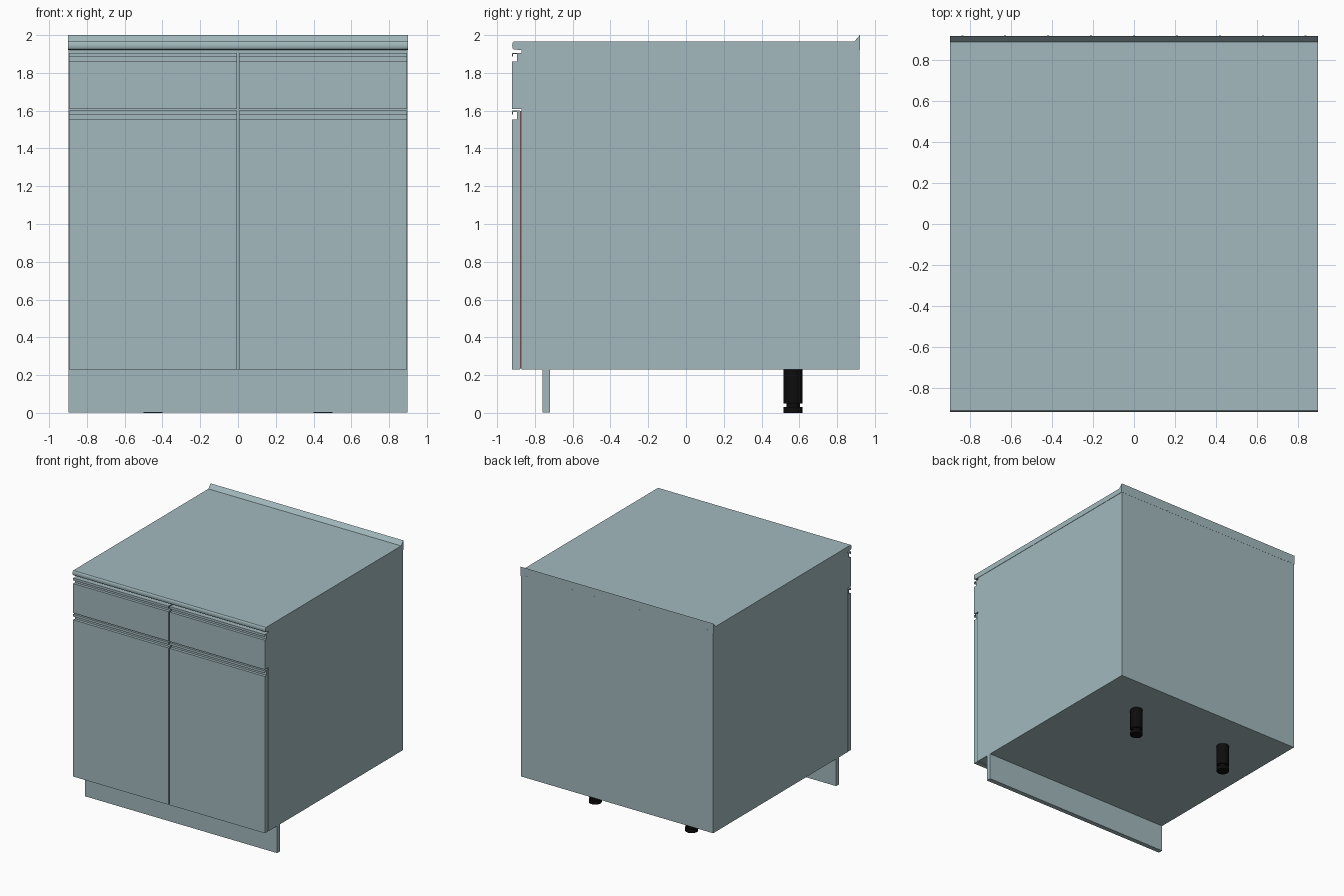
import bpy, bmesh, math
from mathutils import Matrix

if "Cube" in bpy.data.objects:
    bpy.data.objects.remove(bpy.data.objects["Cube"])


def material(name, rgb):
    m = bpy.data.materials.new(name)
    m.diffuse_color = (*rgb, 1)
    m.use_nodes = True
    m.node_tree.nodes["Principled BSDF"].inputs["Base Color"].default_value = m.diffuse_color
    return m


STEEL = material("blue_grey_steel", (0.36, 0.485, 0.51))
BLACK = material("black_plastic", (0.004, 0.004, 0.004))
SEAL = material("brown_red_seal", (0.16, 0.07, 0.07))


def finish(bm, name, mat, smooth=None):
    bmesh.ops.recalc_face_normals(bm, faces=bm.faces)
    me = bpy.data.meshes.new(name)
    bm.to_mesh(me)
    bm.free()
    me.materials.append(mat)
    if smooth:
        me.shade_smooth()
        me.set_sharp_from_angle(angle=math.radians(smooth))
    ob = bpy.data.objects.new(name, me)
    bpy.context.collection.objects.link(ob)
    return ob


def extrude_x(name, profile, x0, x1, mat=STEEL, smooth=None):
    """Sweep a closed (y, z) side profile from x0 to x1."""
    bm = bmesh.new()
    face = bm.faces.new([bm.verts.new((x0, y, z)) for y, z in profile])
    ext = bmesh.ops.extrude_face_region(bm, geom=[face])["geom"]
    bmesh.ops.translate(bm, vec=(x1 - x0, 0, 0),
                        verts=[v for v in ext if isinstance(v, bmesh.types.BMVert)])
    return finish(bm, name, mat, smooth)


def box(name, x0, x1, y0, y1, z0, z1, mat=STEEL):
    return extrude_x(name, [(y0, z0), (y1, z0), (y1, z1), (y0, z1)], x0, x1, mat)


def handle_front(name, x0, x1, yb, z0, z1):
    """Front panel with a hooked grip channel along its top edge."""
    extrude_x(name, [
        (-0.92, z0), (yb, z0), (yb, z1), (-0.92, z1),
        (-0.92, z1 - 0.02), (-0.915, z1 - 0.02), (-0.915, z1 - 0.006),
        (-0.896, z1 - 0.006), (-0.896, z1 - 0.047), (-0.92, z1 - 0.047)], x0, x1)


# Cabinet body
W = 0.897
box("cabinet_body", -W, W, -0.872, 0.919, 0.23, 1.93)

# Worktop with rounded nose and angled rear upstand
nose = [(-0.9125 - 0.0075 * math.cos(a) + 0.008, 1.945 + 0.02 * math.sin(a))
        for a in (math.radians(d) for d in range(-90, 91, 30))]
nose = [(y - 0.008, z) for y, z in nose]
extrude_x("worktop", [(-0.87, 1.92)] + nose +
          [(0.89, 1.965), (0.92, 2.0), (0.92, 1.92)], -0.9, 0.9, STEEL, 35)

# Drawers, doors and door seals, left and right
for side, s in (("left", -1), ("right", 1)):
    x0, x1 = sorted((s * 0.005, s * 0.895))
    handle_front(side + "_drawer", x0, x1, -0.871, 1.61, 1.906)
    handle_front(side + "_door", x0, x1, -0.879, 0.23, 1.6)
    box(side + "_door_seal", x0 + 0.002, x1 - 0.002, -0.8795, -0.8715, 0.235, 1.597, SEAL)

# Plinth panel, set back under the doors
box("plinth", -W, W, -0.76, -0.72, 0.002, 0.23)

# Rear feet: leg, neck and base pad
for side, s in (("left", -1), ("right", 1)):
    bm = bmesh.new()
    for r, z0, z1 in ((0.05, 0.05, 0.23), (0.036, 0.028, 0.052), (0.05, 0, 0.03)):
        bmesh.ops.create_cone(bm, cap_ends=True, segments=24, radius1=r, radius2=r,
                              depth=z1 - z0,
                              matrix=Matrix.Translation((s * 0.45, 0.567, (z0 + z1) / 2)))
    finish(bm, side + "_rear_foot", BLACK, 35)

# Row of small fixings along the top of the back
bm = bmesh.new()
for i in range(9):
    bmesh.ops.create_cone(bm, cap_ends=True, segments=10, radius1=0.005, radius2=0.005,
                          depth=0.002,
                          matrix=Matrix.Translation((-0.84 + i * 0.21, 0.92, 1.93))
                          @ Matrix.Rotation(math.pi / 2, 4, 'X'))
finish(bm, "back_fixings", STEEL)
